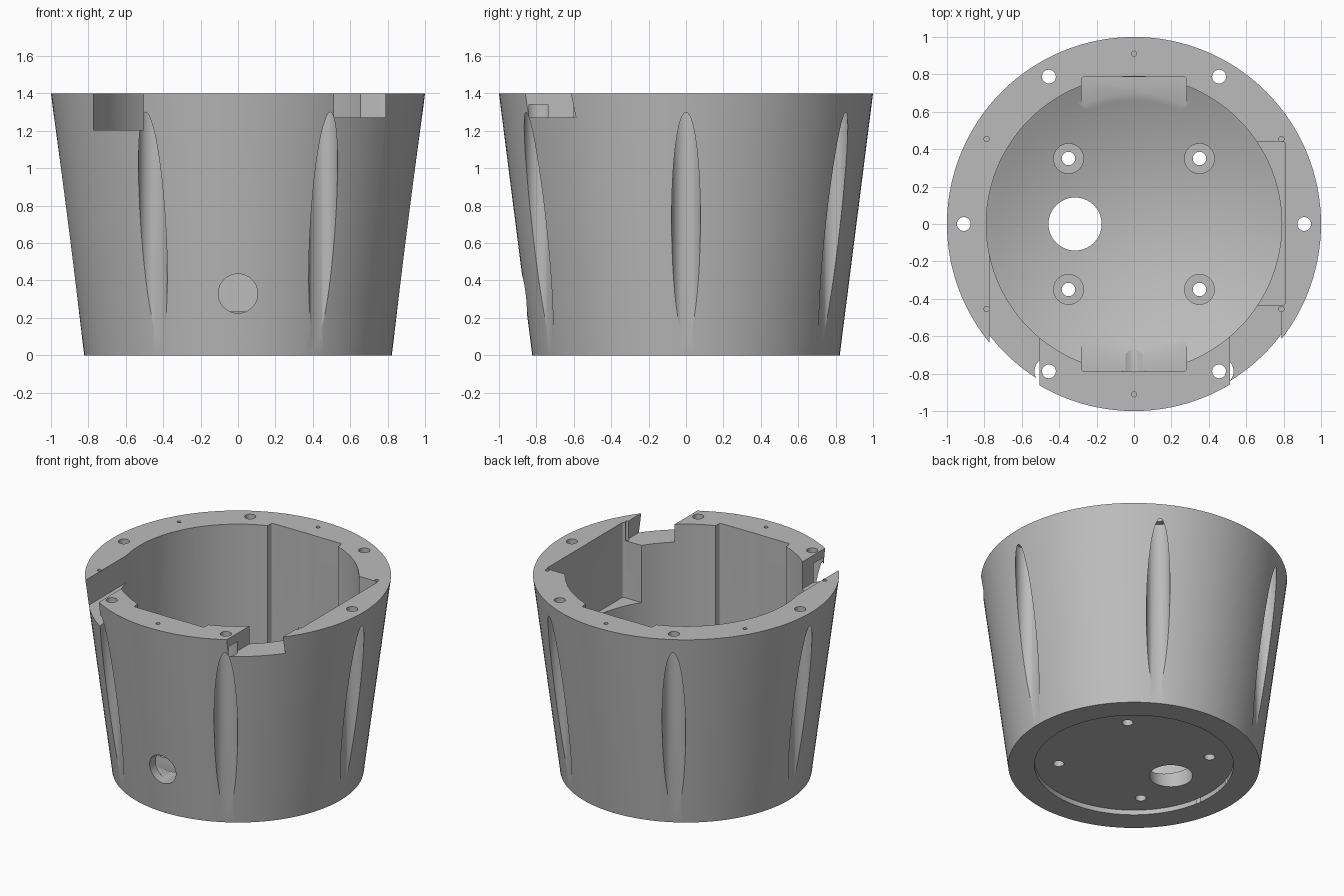
import bpy, bmesh, math
from mathutils import Matrix

if "Cube" in bpy.data.objects:
    bpy.data.objects.remove(bpy.data.objects["Cube"], do_unlink=True)

SEG = 128
TOP = 1.4
PIN_R = 0.91      # radius of the circle the rim screws sit on

grey = bpy.data.materials.new("plain grey")
grey.use_nodes = True
grey.diffuse_color = (0.5, 0.5, 0.5, 1)
grey.node_tree.nodes["Principled BSDF"].inputs["Base Color"].default_value = grey.diffuse_color


def make(name, bm):
    bmesh.ops.recalc_face_normals(bm, faces=bm.faces)
    mesh = bpy.data.meshes.new(name)
    bm.to_mesh(mesh)
    bm.free()
    mesh.materials.append(grey)
    obj = bpy.data.objects.new(name, mesh)
    bpy.context.collection.objects.link(obj)
    return obj


def lathe(name, profile):
    """Solid of revolution; the profile starts and ends on the axis."""
    bm = bmesh.new()
    rings = []
    for r, z in profile:
        if r == 0:
            rings.append([bm.verts.new((0, 0, z))] * SEG)
        else:
            rings.append([bm.verts.new((r * math.cos(a), r * math.sin(a), z))
                          for a in (math.tau * i / SEG for i in range(SEG))])
    for low, high in zip(rings, rings[1:]):
        for i in range(SEG):
            j = (i + 1) % SEG
            corners = dict.fromkeys((low[i], low[j], high[j], high[i]))
            bm.faces.new(list(corners))
    return make(name, bm)


def cylinder(name, x, y, z0, z1, r, seg=32):
    bm = bmesh.new()
    bmesh.ops.create_cone(bm, cap_ends=True, segments=seg, radius1=r, radius2=r,
                          depth=z1 - z0, matrix=Matrix.Translation((x, y, (z0 + z1) / 2)))
    return make(name, bm)


def box(name, x0, x1, y0, y1, z0, z1, round_off=0.015):
    bm = bmesh.new()
    size = Matrix.Diagonal((x1 - x0, y1 - y0, z1 - z0, 1))
    mid = Matrix.Translation(((x0 + x1) / 2, (y0 + y1) / 2, (z0 + z1) / 2))
    bmesh.ops.create_cube(bm, size=1, matrix=mid @ size)
    if round_off:
        upright = [e for e in bm.edges if abs(e.verts[0].co.z - e.verts[1].co.z) > 0.01]
        bmesh.ops.bevel(bm, geom=upright, offset=round_off, segments=3,
                        profile=0.5, affect='EDGES')
    return make(name, bm)


# Tapered outer body
body = lathe("housing", [(0, 0), (0.822, 0), (1.0, TOP), (0, TOP)])

# Straight bore with a dished floor
dish = [(0.79 * t / 12, 0.08 + 0.2 * (t / 12) ** 2) for t in range(13)]
cutters = [lathe("bore", dish + [(0.79, 1.6), (0, 1.6)])]

# Shallow recess under the base
cutters.append(cylinder("base_recess", 0, 0, -0.1, 0.035, 0.65, SEG))

# Pockets in the bore wall
for s in (-1, 1):
    cutters.append(box("wall_pocket", -0.28, 0.28, min(s * 0.5, s * 0.787),
                       max(s * 0.5, s * 0.787), 0.235, 1.6))
cutters.append(box("side_pocket", 0.5, 0.808, -0.435, 0.44, 0.86, 1.6))

# Rim notches
cutters.append(box("right_notch", -0.772, -0.505, -1.2, -0.1, 1.205, 1.6, 0))
cutters.append(box("left_notch", 0.512, 0.788, -1.2, -0.3, 1.272, 1.6, 0))

# Six screw holes opening into upright flutes, with pilot holes between
for k in range(6):
    a = k * math.pi / 3
    x, y = PIN_R * math.cos(a), PIN_R * math.sin(a)
    cutters.append(cylinder("flute", x, y, -0.1, 1.34, 0.077, 48))
    cutters.append(cylinder("rim_hole", x, y, 1.3, 1.6, 0.037))
    b = a + math.pi / 6
    cutters.append(cylinder("pilot_hole", PIN_R * math.cos(b), PIN_R * math.sin(b),
                            1.25, 1.6, 0.014, 16))

# Floor screw holes with flat seats
for x in (-0.35, 0.35):
    for y in (-0.35, 0.35):
        cutters.append(cylinder("seat", x, y, 0.1, 0.5, 0.08))
        cutters.append(cylinder("floor_hole", x, y, -0.1, 0.3, 0.036))

# Cable hole in the floor and in the front wall
cutters.append(cylinder("floor_cable_hole", -0.315, 0, -0.1, 0.5, 0.142, 64))
port = cylinder("front_cable_hole", 0, 0, 0.5, 1.2, 0.105, 64)
port.data.transform(Matrix.Translation((0, 0, 0.33)) @ Matrix.Rotation(math.pi / 2, 4, 'X'))
cutters.append(port)

# Cut everything from the body
bpy.ops.object.select_all(action='DESELECT')
bpy.context.view_layer.objects.active = body
body.select_set(True)
for c in cutters:
    c.hide_render = True
    mod = body.modifiers.new(c.name, 'BOOLEAN')
    mod.operation = 'DIFFERENCE'
    mod.solver = 'EXACT'
    mod.object = c
    bpy.ops.object.modifier_apply(modifier=mod.name)
    bpy.data.objects.remove(c, do_unlink=True)

bpy.ops.object.shade_smooth_by_angle(angle=math.radians(25))
